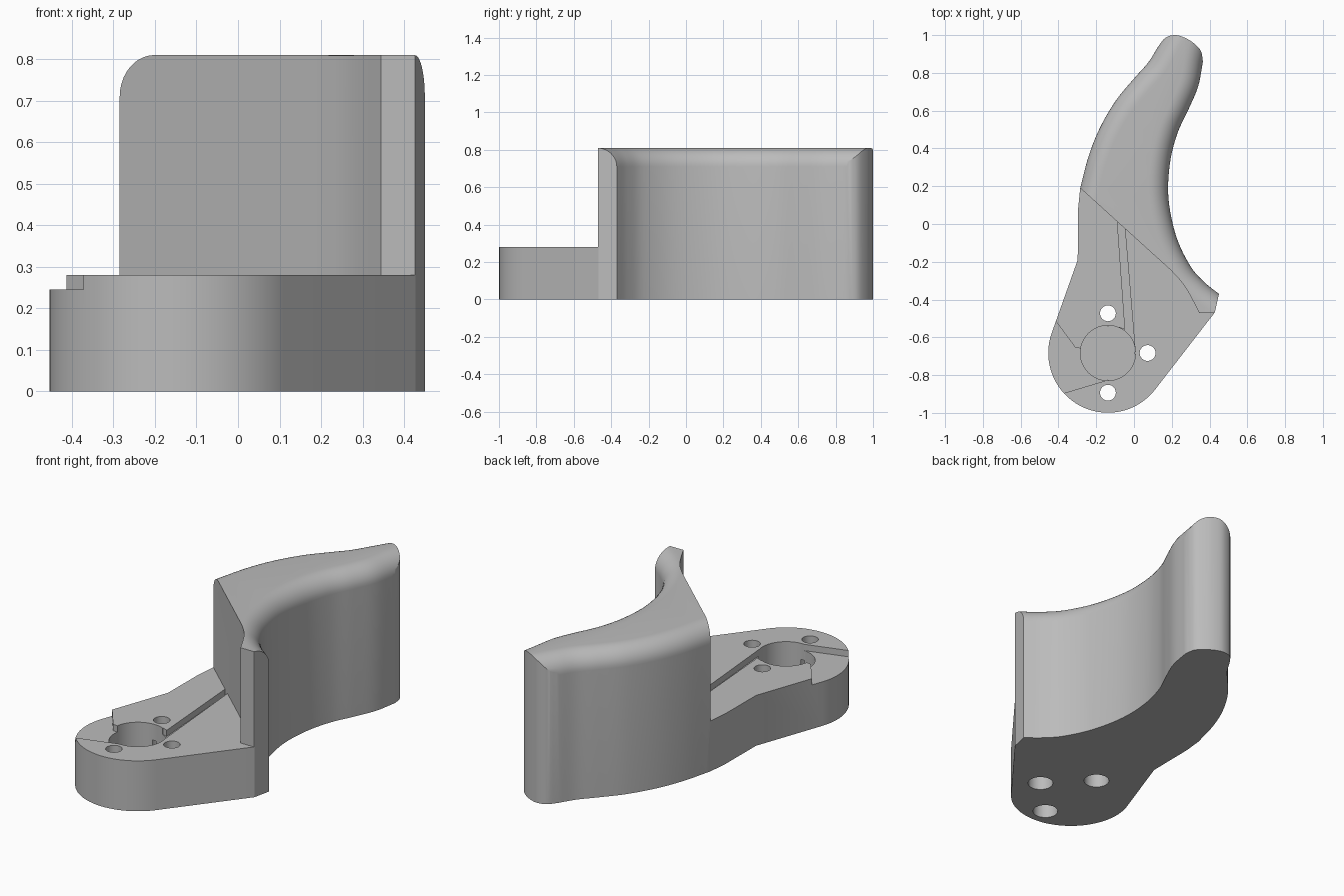
import bpy
import bmesh
import math
from mathutils import Vector

if "Cube" in bpy.data.objects:
    bpy.data.objects.remove(bpy.data.objects["Cube"], do_unlink=True)

BASE, TOP, STEP = 0.28, 0.81, 0.245
FILLET = 0.1
HUB = Vector((-0.138, -0.683))
HUB_R = 0.316

grey = bpy.data.materials.new("matte_grey")
grey.use_nodes = True
grey.diffuse_color = (0.5, 0.5, 0.5, 1)
grey.node_tree.nodes["Principled BSDF"].inputs["Base Color"].default_value = (0.5, 0.5, 0.5, 1)


def arc(center, r, a0, a1, n):
    angles = [math.radians(a0 + (a1 - a0) * i / n) for i in range(n + 1)]
    return [Vector((center[0] + r * math.cos(a), center[1] + r * math.sin(a))) for a in angles]


def spline(points, n=6):
    """Smooth curve through the points."""
    p = [Vector(q) for q in points]
    p = [2 * p[0] - p[1]] + p + [2 * p[-1] - p[-2]]
    out = []
    for a, b, c, d in zip(p, p[1:], p[2:], p[3:]):
        for i in range(n):
            t = i / n
            out.append(0.5 * (2 * b + (c - a) * t + (2 * a - 5 * b + 4 * c - d) * t ** 2
                              + (3 * b - a - 3 * c + d) * t ** 3))
    return out + [p[-2]]


def finish(name, bm):
    bmesh.ops.recalc_face_normals(bm, faces=bm.faces)
    mesh = bpy.data.meshes.new(name)
    bm.to_mesh(mesh)
    bm.free()
    mesh.materials.append(grey)
    obj = bpy.data.objects.new(name, mesh)
    bpy.context.collection.objects.link(obj)
    return obj


def prism(name, outline, z0, z1):
    bm = bmesh.new()
    face = bm.faces.new([bm.verts.new((p[0], p[1], z0)) for p in outline])
    top = bmesh.ops.extrude_face_region(bm, geom=[face])["geom"]
    bmesh.ops.translate(bm, vec=(0, 0, z1 - z0),
                        verts=[v for v in top if isinstance(v, bmesh.types.BMVert)])
    return finish(name, bm)


def fillet_cutter(name, path):
    """Sweep the waste of a rounded top edge along a path, run straight off both ends."""
    path = ([path[0] + (path[0] - path[1]).normalized() * 0.25] + path
            + [path[-1] + (path[-1] - path[-2]).normalized() * 0.25])
    section = [(FILLET * (1 - math.cos(a)), TOP - FILLET + FILLET * math.sin(a))
               for a in [math.pi / 2 * i / 10 for i in range(11)]]
    section += [(FILLET, TOP + 0.05), (-0.05, TOP + 0.05), (-0.05, TOP - FILLET)]
    bm = bmesh.new()
    rings = []
    for i, p in enumerate(path):
        t = (path[min(i + 1, len(path) - 1)] - path[max(i - 1, 0)]).normalized()
        inward = Vector((-t.y, t.x))
        rings.append([bm.verts.new((*(p + inward * s), z)) for s, z in section])
    m = len(section)
    for r0, r1 in zip(rings, rings[1:]):
        for j in range(m):
            bm.faces.new((r0[j], r0[(j + 1) % m], r1[(j + 1) % m], r1[j]))
    bm.faces.new(rings[0])
    bm.faces.new(rings[-1])
    return finish(name, bm)


# Full outline: hub, hooked inner side, tip, outer side
inner = spline([(0.45, -0.37), (0.375, -0.31), (0.30, -0.225), (0.225, -0.07), (0.183, 0.13),
                (0.19, 0.32), (0.23, 0.48), (0.29, 0.61), (0.34, 0.73), (0.365, 0.86)])
tip = spline([(0.365, 0.86), (0.353, 0.918), (0.31, 0.962), (0.26, 0.99),
              (0.215, 1.0), (0.165, 0.985), (0.125, 0.935)], 4)
outer = spline([(0.125, 0.935), (0.075, 0.855), (0, 0.77), (-0.095, 0.655), (-0.18, 0.51),
                (-0.24, 0.36), (-0.285, 0.19)])
outline = (arc(HUB, HUB_R, 161, 322, 36) + [Vector((0.428, -0.468))] + inner + tip[1:-1]
           + outer + [Vector((-0.296, 0.08)), Vector((-0.298, -0.19))])
body = prism("lever_body", outline, 0, TOP)

# Everything in front of the grip's slanted face drops to base height
front = [Vector((-0.6, 0.476)), Vector((0.19, -0.24))]
front += spline([(0.2, -0.25), (0.25, -0.305), (0.29, -0.365), (0.345, -0.47)], 4)
front += [Vector(p) for p in ((0.6, -0.47), (0.6, -1.2), (-0.6, -1.2))]
cutters = [prism("front_cutter", front, BASE, 1),
           fillet_cutter("inner_fillet_cutter", inner),
           fillet_cutter("outer_fillet_cutter", outer)]

# Spring pocket, its slot and the shallow side step
cutters.append(prism("pocket_cutter", arc(HUB, 0.146, 0, 352.5, 47), 0.1, 0.5))
slot = [(-0.088, 0.012), (-0.047, -0.56), (-0.08, -0.546), (-0.11, -0.62),
        (-0.03, -0.69), (0.006, -0.67), (-0.048, -0.024)]
cutters.append(prism("slot_cutter", slot, STEP, 0.5))
side = [(-0.48, -0.425), (-0.41, -0.52), (-0.31, -0.655), (-0.27, -0.66),
        (-0.16, -0.72), (-0.12, -0.82), (-0.36, -0.892), (-0.6, -0.964), (-0.6, -0.425)]
cutters.append(prism("side_step_cutter", side, STEP, 0.5))

# Bolt holes, wider from underneath
for i, angle in enumerate((-90, 0, 90)):
    a = math.radians(angle)
    c = HUB + 0.21 * Vector((math.cos(a), math.sin(a)))
    cutters.append(prism(f"hole_cutter_{i}", arc(c, 0.042, 0, 345, 23), -0.1, 0.5))
    cutters.append(prism(f"counterbore_cutter_{i}", arc(c, 0.066, 0, 345, 23), -0.1, 0.19))

bpy.ops.object.select_all(action='DESELECT')
body.select_set(True)
bpy.context.view_layer.objects.active = body
for cutter in cutters:
    cutter.hide_render = True
    mod = body.modifiers.new(cutter.name, 'BOOLEAN')
    mod.operation = 'DIFFERENCE'
    mod.solver = 'EXACT'
    mod.object = cutter
    bpy.ops.object.modifier_apply(modifier=mod.name)
    bpy.data.objects.remove(cutter, do_unlink=True)

bpy.ops.object.shade_smooth_by_angle(angle=math.radians(25))
